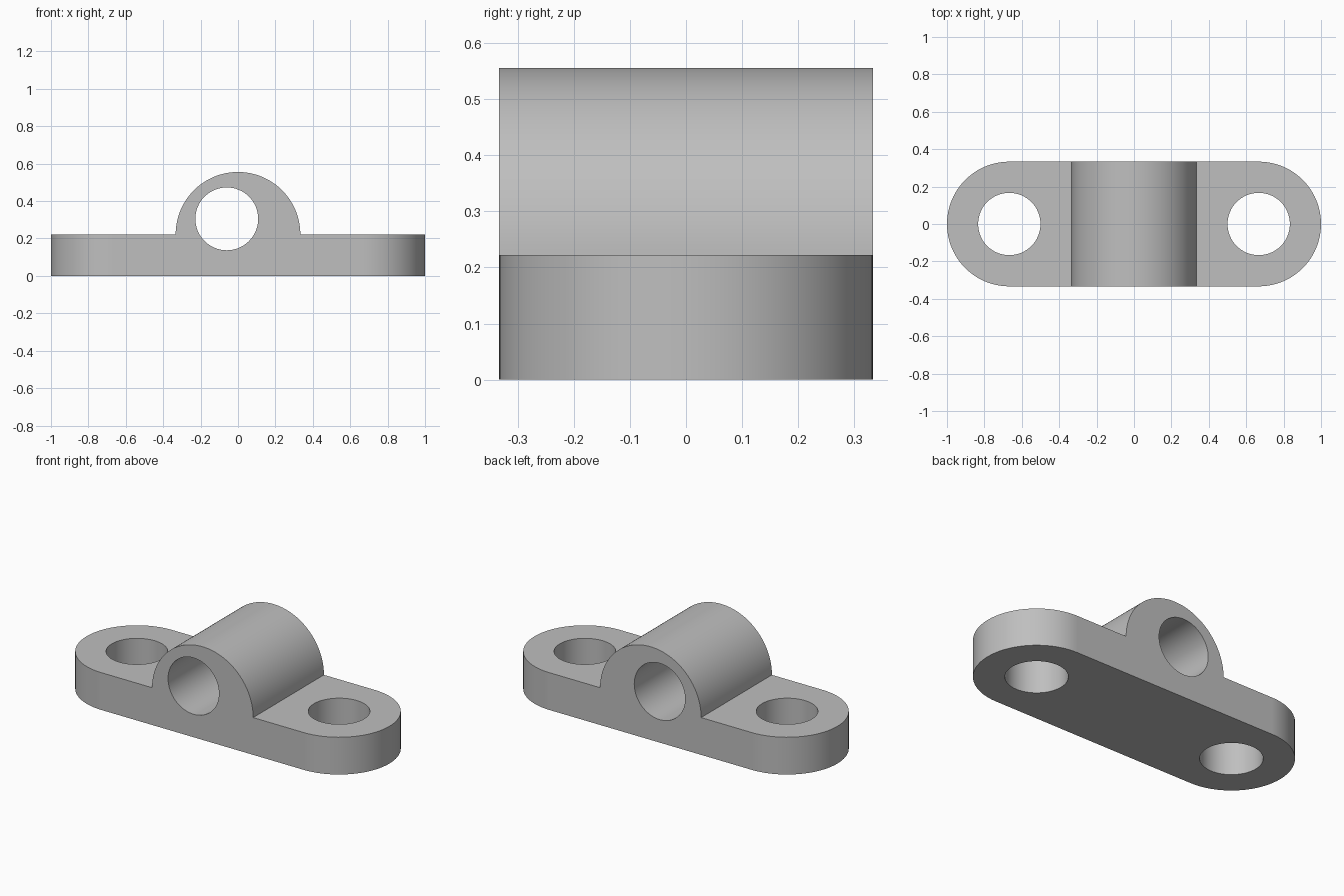
import bpy
import bmesh
from math import cos, sin, pi, radians
from mathutils import Vector

cube = bpy.data.objects.get("Cube")
if cube:
    bpy.data.objects.remove(cube, do_unlink=True)

R = 1 / 3          # end and boss radius
PLATE = 2 / 9      # plate thickness
HOLE = 1 / 6       # hole radius
END_X = 2 / 3      # bolt hole offset


def arc(cx, cy, r, start, end, steps):
    angles = [start + (end - start) * i / steps for i in range(steps + 1)]
    return [(cx + r * cos(a), cy + r * sin(a)) for a in angles]


def prism(name, outline, place, push):
    """Extrude a 2D outline, mapped to 3D by place, along push."""
    bm = bmesh.new()
    face = bm.faces.new([bm.verts.new(place(u, v)) for u, v in outline])
    out = bmesh.ops.extrude_face_region(bm, geom=[face])
    moved = [g for g in out["geom"] if isinstance(g, bmesh.types.BMVert)]
    bmesh.ops.translate(bm, verts=moved, vec=Vector(push))
    bmesh.ops.recalc_face_normals(bm, faces=bm.faces)
    mesh = bpy.data.meshes.new(name)
    bm.to_mesh(mesh)
    bm.free()
    obj = bpy.data.objects.new(name, mesh)
    bpy.context.collection.objects.link(obj)
    return obj


def upright(u, v):
    return (u, -1, v)


def flat(u, v):
    return (u, v, -0.5)


def combine(obj, tool, operation):
    mod = obj.modifiers.new(operation.title(), "BOOLEAN")
    mod.operation = operation
    mod.solver = "EXACT"
    mod.object = tool
    bpy.ops.object.modifier_apply(modifier=mod.name)
    bpy.data.objects.remove(tool, do_unlink=True)


# Side profile: plate with a half-round boss
profile = [(-1.2, 0), (1.2, 0), (1.2, PLATE)]
profile += arc(0, PLATE, R, 0, pi, 64) + [(-1.2, PLATE)]
body = prism("bearing_bracket", profile, upright, (0, 2, 0))
bpy.ops.object.select_all(action="DESELECT")
bpy.context.view_layer.objects.active = body
body.select_set(True)

# Rounded plan outline
plan = arc(END_X, 0, R, -pi / 2, pi / 2, 48) + arc(-END_X, 0, R, pi / 2, 3 * pi / 2, 48)
combine(body, prism("plan_cutter", plan, flat, (0, 0, 2)), "INTERSECT")

# Bolt holes and the off-centre shaft bore
for side in (-1, 1):
    circle = arc(side * END_X, 0, HOLE, 0, 2 * pi, 64)[:-1]
    combine(body, prism("bolt_hole_cutter", circle, flat, (0, 0, 2)), "DIFFERENCE")
bore = arc(-0.06, 0.305, 0.168, 0, 2 * pi, 64)[:-1]
combine(body, prism("bore_cutter", bore, upright, (0, 2, 0)), "DIFFERENCE")

# Smooth round surfaces, flat planes
bpy.ops.object.shade_smooth_by_angle(angle=radians(30))
weighted = body.modifiers.new("Weighted Normals", "WEIGHTED_NORMAL")
weighted.keep_sharp = True

# Plain grey metal
grey = bpy.data.materials.new("plain_grey")
grey.use_nodes = True
colour = (0.52, 0.52, 0.52, 1)
grey.diffuse_color = colour
grey.node_tree.nodes["Principled BSDF"].inputs["Base Color"].default_value = colour
body.data.materials.clear()
body.data.materials.append(grey)
